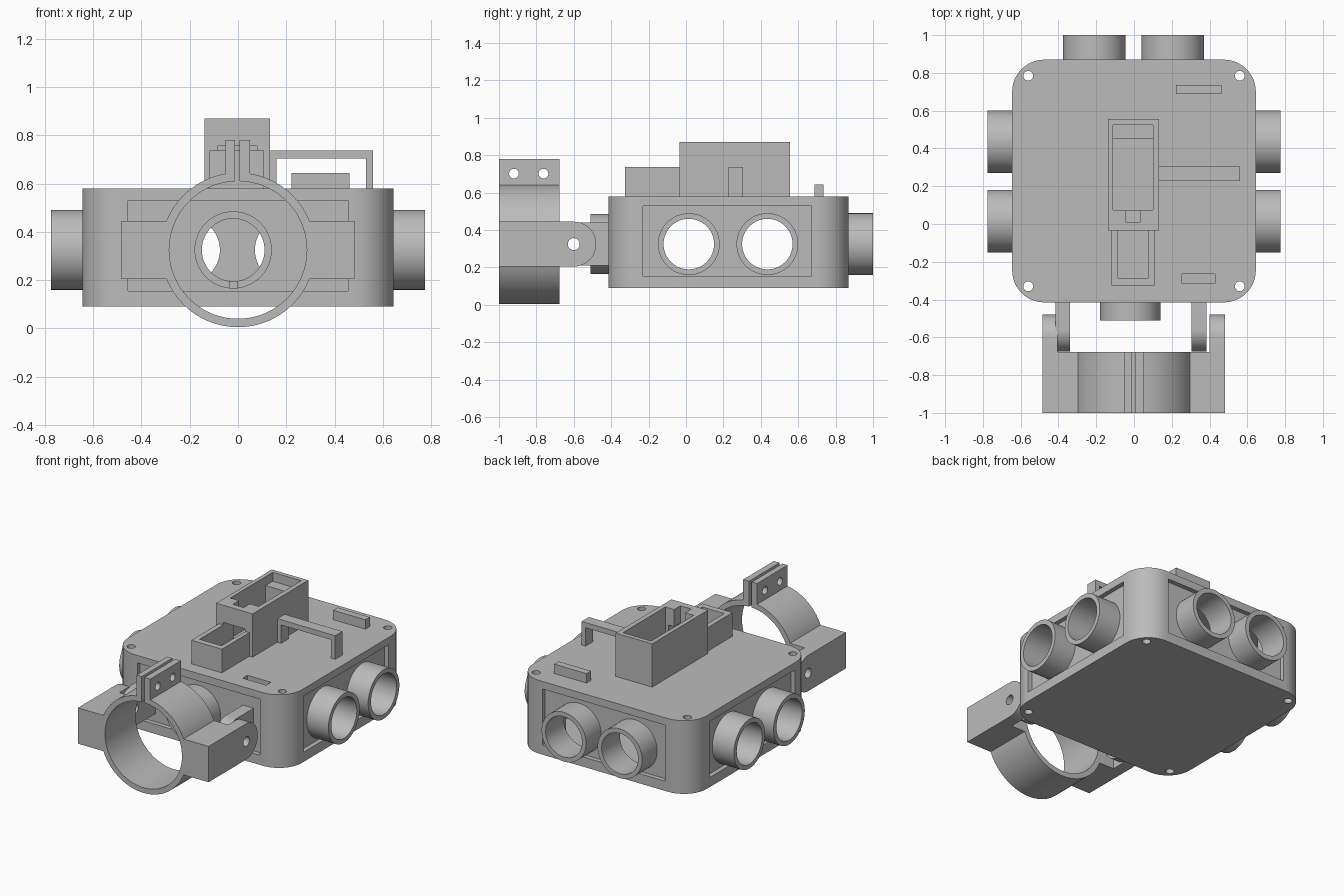
import bpy, bmesh, math

cube = bpy.data.objects.get("Cube")
if cube:
    bpy.data.objects.remove(cube, do_unlink=True)

grey = bpy.data.materials.new("plain_grey")
grey.use_nodes = True
colour = (0.5, 0.5, 0.5, 1)
grey.diffuse_color = colour
grey.node_tree.nodes["Principled BSDF"].inputs["Base Color"].default_value = colour


def prism(name, axis, outline, lo, hi):
    """Extrude a 2D outline along an axis from lo to hi."""
    place = {"x": lambda u, v, w: (w, u, v),
             "y": lambda u, v, w: (u, w, v),
             "z": lambda u, v, w: (u, v, w)}[axis]
    bm = bmesh.new()
    a = [bm.verts.new(place(u, v, lo)) for u, v in outline]
    b = [bm.verts.new(place(u, v, hi)) for u, v in outline]
    bm.faces.new(a)
    bm.faces.new(b[::-1])
    for i in range(len(a)):
        j = (i + 1) % len(a)
        bm.faces.new((a[i], b[i], b[j], a[j]))
    bmesh.ops.recalc_face_normals(bm, faces=bm.faces)
    mesh = bpy.data.meshes.new(name)
    bm.to_mesh(mesh)
    bm.free()
    mesh.materials.append(grey)
    obj = bpy.data.objects.new(name, mesh)
    bpy.context.scene.collection.objects.link(obj)
    return obj


def arc(u, v, r, start=0, end=360, n=64):
    full = end - start == 360
    steps = n if full else n + 1
    angles = [math.radians(start + (end - start) * i / n) for i in range(steps)]
    return [(u + r * math.cos(t), v + r * math.sin(t)) for t in angles]


def box(name, x0, x1, y0, y1, z0, z1):
    return prism(name, "z", [(x0, y0), (x1, y0), (x1, y1), (x0, y1)], z0, z1)


def cyl(name, axis, u, v, r, lo, hi, n=64):
    return prism(name, axis, arc(u, v, r, n=n), lo, hi)


def combine(obj, parts, operation="DIFFERENCE"):
    """Apply booleans one by one and remove the helper solids."""
    for part in parts:
        part.hide_render = True
        mod = obj.modifiers.new("combine", "BOOLEAN")
        mod.operation, mod.solver, mod.object = operation, "EXACT", part
        graph = bpy.context.evaluated_depsgraph_get()
        mesh = bpy.data.meshes.new_from_object(obj.evaluated_get(graph))
        obj.modifiers.clear()
        obj.data = mesh
        bpy.data.objects.remove(part, do_unlink=True)
    return obj


MID = 0.325          # height of all pipe axes
FRONT, BACK, SIDE = -0.415, 0.87, 0.645
RECESS = 0.03
side_pipes = (0.015, 0.435)
back_pipes = (-0.21, 0.205)

# Housing: rounded shell with recessed panels, bores and screw holes
r = 0.17
rounded = []
for x, y, start in ((SIDE - r, BACK - r, 0), (r - SIDE, BACK - r, 90),
                    (r - SIDE, FRONT + r, 180), (SIDE - r, FRONT + r, 270)):
    rounded += arc(x, y, r, start, start + 90, 12)
housing = prism("housing", "z", rounded, 0.09, 0.58)
cuts = [box("cavity", -0.58, 0.58, -0.2, 0.64, 0.13, 0.54),
        box("cavity", -0.44, 0.44, -0.35, 0.805, 0.13, 0.54),
        box("panel", -0.455, 0.455, -0.6, FRONT + RECESS, 0.155, 0.53),
        box("panel", -0.455, 0.455, BACK - RECESS, 1, 0.155, 0.53),
        box("slot", 0.255, 0.43, -0.315, -0.265, 0.5, 0.7),
        cyl("bore", "y", -0.02, MID, 0.13, -0.6, -0.3)]
for s in (-1, 1):
    x0, x1 = sorted((s * (SIDE - RECESS), s))
    cuts.append(box("panel", x0, x1, -0.23, 0.67, 0.155, 0.53))
    cuts += [cyl("screw", "z", s * 0.56, y, 0.026, 0, 1, 24) for y in (-0.33, 0.785)]
cuts += [cyl("bore", "x", y, MID, 0.135, -1, 1) for y in side_pipes]
cuts += [cyl("bore", "y", x, MID, 0.135, 0.6, 1.1) for x in back_pipes]
combine(housing, cuts)


# Pipe stubs
def pipe(name, axis, u, outer, inner, lo, hi):
    tube = cyl(name, axis, u, MID, outer, lo, hi)
    return combine(tube, [cyl("bore", axis, u, MID, inner, lo - 0.1, hi + 0.1)])


for i, y in enumerate(side_pipes):
    pipe(f"left_pipe_{i}", "x", y, 0.165, 0.135, SIDE - RECESS, 0.775)
    pipe(f"right_pipe_{i}", "x", y, 0.165, 0.135, -0.775, RECESS - SIDE)
for i, x in enumerate(back_pipes):
    pipe(f"back_pipe_{i}", "y", x, 0.165, 0.135, BACK - RECESS, 1.0)
front_pipe = pipe("front_pipe", "y", -0.02, 0.16, 0.13, -0.51, FRONT + RECESS)
combine(front_pipe, [box("slit", -0.033, -0.002, -0.6, FRONT, 0.1, 0.25)])

# Tall open holder with back ledge, front notch and a window to the small tray
holder = box("holder", -0.138, 0.132, -0.035, 0.555, 0.58, 0.87)
combine(holder, [box("well", -0.11, 0.1, 0.075, 0.45, 0.6, 1),
                 box("ledge", -0.11, 0.1, 0.4, 0.525, 0.81, 1),
                 box("notch", -0.045, 0.035, 0.01, 0.2, 0.65, 1),
                 box("window", -0.085, 0.078, -0.2, 0.2, 0.61, 0.755)])
tray = box("front_tray", -0.118, 0.108, -0.325, -0.035, 0.58, 0.738)
combine(tray, [box("well", -0.085, 0.078, -0.285, 0.1, 0.61, 1)])

# Side bracket and small raised bar on the lid
bracket = box("side_bracket", 0.132, 0.56, 0.228, 0.305, 0.58, 0.738)
combine(bracket, [box("gap", 0.16, 0.53, 0, 0.5, 0.5, 0.703)])
box("lid_bar", 0.222, 0.462, 0.688, 0.735, 0.58, 0.643)

# Hinge lugs on the housing
for name, x0, x1 in (("right_lug", -0.415, -0.34), ("left_lug", 0.305, 0.385)):
    profile = arc(-0.56, MID, 0.115, 90, 270, 24)
    profile += [(FRONT + RECESS, MID - 0.115), (FRONT + RECESS, MID + 0.115)]
    lug = prism(name, "x", profile, x0, x1)
    combine(lug, [cyl("pin", "x", -0.6, MID, 0.032, -1, 1, 32)])

# Ring clamp with side block, hinge arms and split tabs
clamp = cyl("ring_clamp", "y", 0, MID, 0.32, -1, -0.677, 96)
arms = []
for x0, x1 in ((-0.485, -0.405), (0.4, 0.482)):
    profile = arc(-0.6, MID, 0.12, -90, 90, 24)
    profile += [(-0.8, MID + 0.12), (-0.8, MID - 0.12)]
    arms.append(prism("arm", "x", profile, x0, x1))
combine(clamp, [box("block", -0.485, 0.482, -1, -0.677, MID - 0.12, MID + 0.12),
                box("tabs", -0.052, 0.05, -1, -0.677, 0.6, 0.78)] + arms, "UNION")
combine(clamp, [cyl("bore", "y", 0, MID, 0.285, -1.2, -0.4, 96),
                box("slit", -0.013, 0.007, -1.2, -0.5, 0.5, 1),
                cyl("pin", "x", -0.6, MID, 0.032, -1, 1, 32)]
        + [cyl("bolt", "x", y, 0.702, 0.026, -1, 1, 24) for y in (-0.92, -0.762)])

# Smooth the round walls and keep the edges sharp
for obj in bpy.context.scene.collection.objects:
    if obj.type == "MESH":
        obj.data.polygons.foreach_set("use_smooth", [True] * len(obj.data.polygons))
        obj.data.set_sharp_from_angle(angle=math.radians(30))
